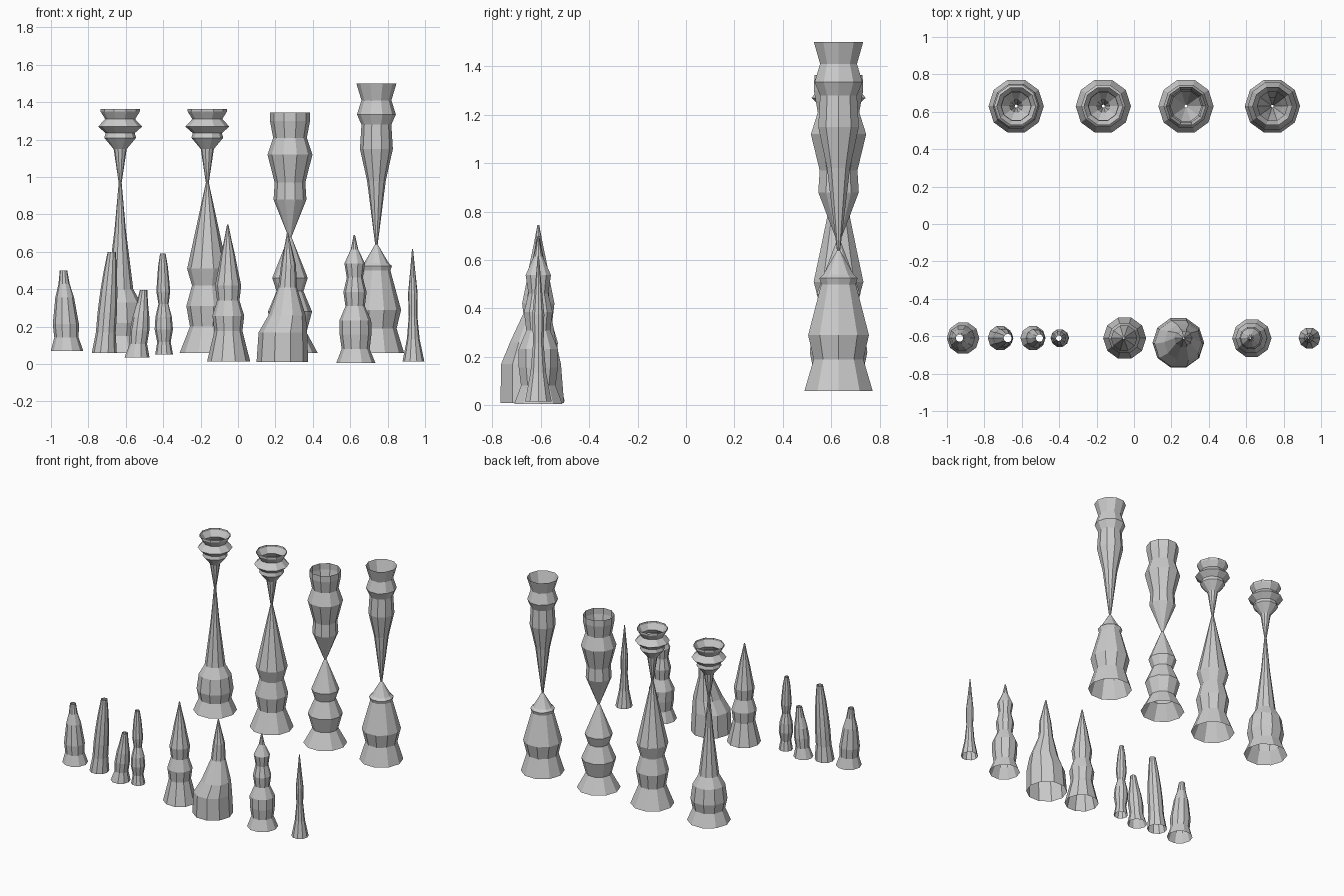
import bpy, bmesh, math

SIDES = 10


def lathe(name, rings):
    """Open faceted tube through rings of (x, y, radius, z)."""
    bm = bmesh.new()
    loops = []
    for x, y, r, z in rings:
        turn = [2 * math.pi * i / SIDES for i in range(SIDES)]
        loops.append([bm.verts.new((x + r * math.cos(a), y + r * math.sin(a), z))
                      for a in turn])
    for a, b in zip(loops, loops[1:]):
        for i in range(SIDES):
            j = (i + 1) % SIDES
            bm.faces.new((a[i], a[j], b[j], b[i]))
    me = bpy.data.meshes.new(name)
    bm.to_mesh(me)
    bm.free()
    bpy.context.collection.objects.link(bpy.data.objects.new(name, me))


def column(name, x, profile):
    """Upright pinched column in the back row, all on the same foot."""
    lathe(name, [(x, .63, r, z) for r, z in [(.148, .06)] + profile])


def stalagmite(name, x0, x1, z0, z1, radii):
    """Leaning front-row spire with evenly spaced rings."""
    n = len(radii) - 1
    lathe(name, [(x0 + (x1 - x0) * i / n, -.61, r, z0 + (z1 - z0) * i / n)
                 for i, r in enumerate(radii)])


# Back row: two columns with a shared ringed capital, two vase-topped ones
capital = [(.008, .97), (.035, 1.15), (.085, 1.21), (.078, 1.235),
           (.118, 1.27), (.08, 1.31), (.105, 1.35), (.105, 1.365)]
column("slender_column", -.63,
       [(.11, .15), (.125, .22), (.11, .33), (.07, .4), (.03, .72)] + capital)
column("ringed_column", -.164,
       [(.093, .2), (.112, .31), (.082, .42), (.108, .51), (.077, .65)] + capital)
column("vase_column", .278,
       [(.088, .17), (.118, .28), (.072, .39), (.095, .46), (.008, .68),
        (.088, .88), (.082, .97), (.12, 1.12), (.09, 1.21), (.107, 1.3), (.107, 1.345)])
column("tall_column", .74,
       [(.108, .19), (.132, .29), (.075, .5), (.083, .525), (.066, .54), (.007, .64),
        (.05, .98), (.088, 1.15), (.08, 1.28), (.104, 1.335), (.08, 1.41), (.107, 1.5)])

# Front row, left: blunt stalagmites
stalagmite("blunt_stalagmite_1", -.914, -.933, .07, .5,
           [.087, .065, .07, .06, .05, .03, .02])
stalagmite("blunt_stalagmite_2", -.715, -.675, .06, .6,
           [.067, .053, .052, .046, .036, .022])
stalagmite("blunt_stalagmite_3", -.54, -.505, .035, .395,
           [.067, .047, .052, .045, .031, .02])
stalagmite("blunt_stalagmite_4", -.395, -.402, .05, .59,
           [.048, .036, .049, .044, .027, .037, .032, .026, .015])

# Front row, right: pointed stalagmites
stalagmite("pointed_stalagmite_1", -.05, -.055, .015, .745,
           [.115, .095, .075, .085, .06, .07, .053, .038, .02, .004])
stalagmite("pointed_stalagmite_2", .63, .622, .005, .69,
           [.105, .075, .085, .085, .052, .062, .043, .055, .02, .004])
stalagmite("pointed_stalagmite_3", .938, .933, .015, .615,
           [.058, .034, .023, .026, .014, .003])

# Wide lumpy stalagmite: bulges forward, then leans back to a thin tip
lathe("bulging_stalagmite", [
    (.237, -.635, .138, .01), (.24, -.64, .13, .17), (.262, -.632, .1, .26),
    (.265, -.61, .05, .41), (.27, -.61, .04, .53), (.265, -.61, .004, .7)])
